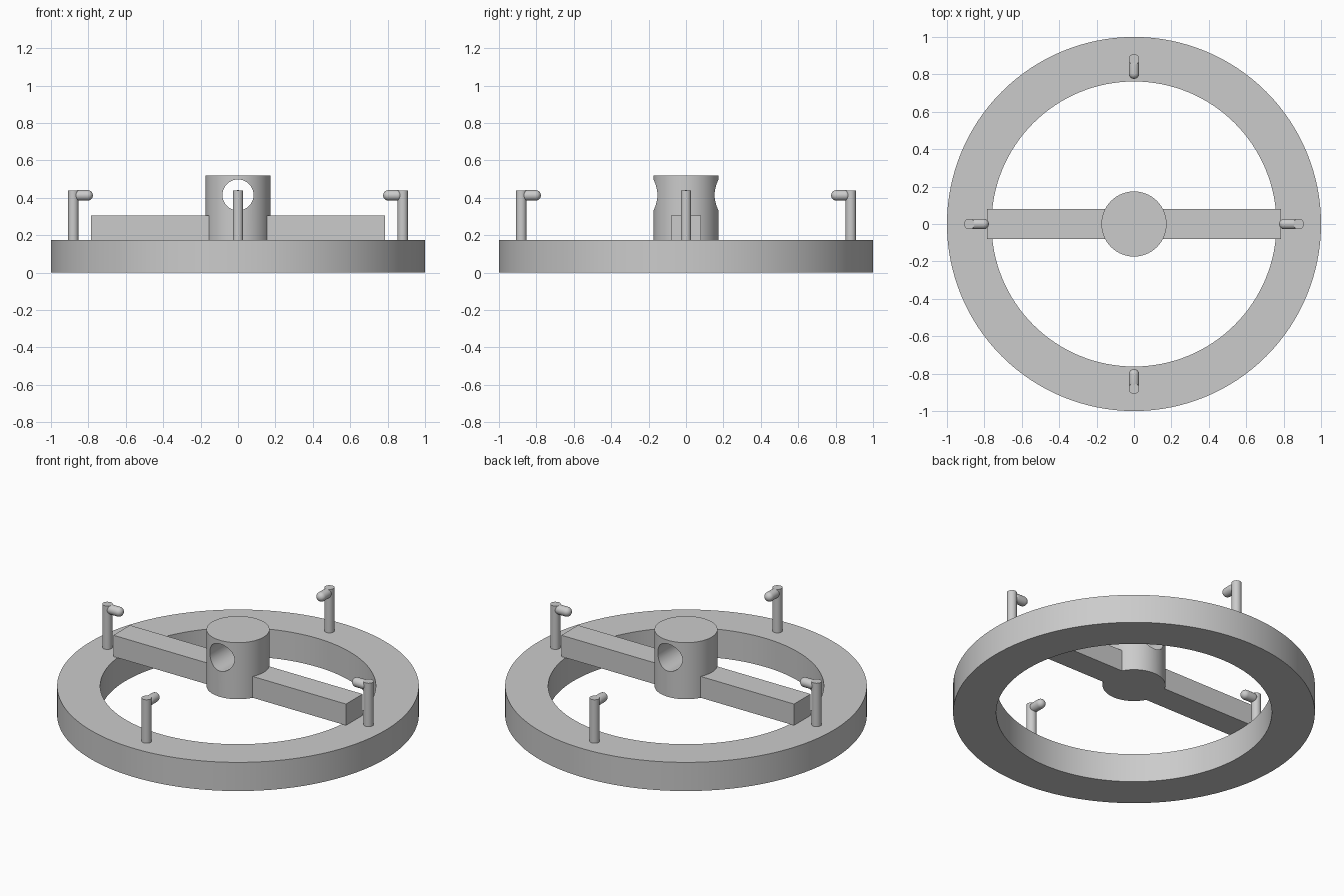
import bpy
import bmesh
from math import cos, sin, pi
from mathutils import Matrix, Vector

cube = bpy.data.objects.get("Cube")
if cube:
    bpy.data.objects.remove(cube, do_unlink=True)

# Single grey finish
grey = bpy.data.materials.new("plain grey")
grey.use_nodes = True
colour = (0.6, 0.6, 0.6, 1)
grey.diffuse_color = colour
grey.node_tree.nodes["Principled BSDF"].inputs["Base Color"].default_value = colour

RING_TOP = 0.175
BAR_TOP = 0.305
HUB_TOP = 0.52


def finish(name, bm):
    bmesh.ops.recalc_face_normals(bm, faces=bm.faces)
    mesh = bpy.data.meshes.new(name)
    bm.to_mesh(mesh)
    bm.free()
    obj = bpy.data.objects.new(name, mesh)
    bpy.context.collection.objects.link(obj)
    mesh.materials.append(grey)
    return obj


def smooth(obj):
    bpy.ops.object.select_all(action='DESELECT')
    obj.select_set(True)
    bpy.context.view_layer.objects.active = obj
    bpy.ops.object.shade_smooth_by_angle(angle=pi / 6)


def lathe(name, profile, steps, closed=False):
    """Spin an (r, z) profile around the z axis."""
    bm = bmesh.new()
    verts = [bm.verts.new((r, 0, z)) for r, z in profile]
    edges = [bm.edges.new(pair) for pair in zip(verts, verts[1:])]
    if closed:
        edges.append(bm.edges.new((verts[-1], verts[0])))
    bmesh.ops.spin(bm, geom=verts + edges, axis=(0, 0, 1), cent=(0, 0, 0),
                   angle=2 * pi, steps=steps, use_duplicate=False)
    bmesh.ops.remove_doubles(bm, verts=bm.verts, dist=1e-5)
    return finish(name, bm)


def cylinder(name, radius, bottom, top, segments):
    bm = bmesh.new()
    bmesh.ops.create_cone(bm, cap_ends=True, segments=segments, radius1=radius,
                          radius2=radius, depth=top - bottom)
    bmesh.ops.translate(bm, verts=bm.verts, vec=(0, 0, (top + bottom) / 2))
    return finish(name, bm)


# Base ring
ring = lathe("base_ring", [(0.762, 0), (1, 0), (1, RING_TOP), (0.762, RING_TOP)],
             128, closed=True)
smooth(ring)

# Crossbar resting on the ring
bm = bmesh.new()
bmesh.ops.create_cube(bm, size=1)
bmesh.ops.scale(bm, verts=bm.verts, vec=(1.57, 0.16, BAR_TOP - RING_TOP))
bmesh.ops.translate(bm, verts=bm.verts, vec=(0, 0, (BAR_TOP + RING_TOP) / 2))
finish("crossbar", bm)

# Hub with a round hole bored front to back
hub = cylinder("hub", 0.174, RING_TOP, HUB_TOP, 96)
bore = cylinder("hub_bore_cutter", 0.083, -0.4, 0.4, 64)
bore.matrix_world = Matrix.Translation((0, 0, 0.415)) @ Matrix.Rotation(pi / 2, 4, 'X')
bore.hide_render = True
bore.hide_set(True)
cut = hub.modifiers.new("bore", 'BOOLEAN')
cut.operation = 'DIFFERENCE'
cut.solver = 'EXACT'
cut.object = bore
bpy.context.view_layer.update()
bpy.context.view_layer.objects.active = hub
bpy.ops.object.modifier_apply(modifier=cut.name)
bpy.data.objects.remove(bore, do_unlink=True)
smooth(hub)

# Four upright pins, each with a round-ended finger pointing inward
PIN_R = 0.028
FINGER_HALF = 0.024
arc = [i * pi / 16 for i in range(9)]
capsule = [(PIN_R * cos(a), FINGER_HALF + PIN_R * sin(a)) for a in reversed(arc)]
capsule += [(r, -z) for r, z in reversed(capsule)]

for i, side in enumerate(("left", "back", "right", "front")):
    turn = Matrix.Rotation(i * pi / 2, 4, 'Z')
    pin = cylinder(side + "_pin", PIN_R, RING_TOP, 0.44, 32)
    pin.matrix_world = turn @ Matrix.Translation((0.881, 0, 0))
    smooth(pin)
    finger = lathe(side + "_finger", capsule, 32)
    finger.matrix_world = (turn @ Matrix.Translation((0.828, 0, 0.413))
                           @ Matrix.Rotation(pi / 2, 4, 'Y'))
    smooth(finger)
